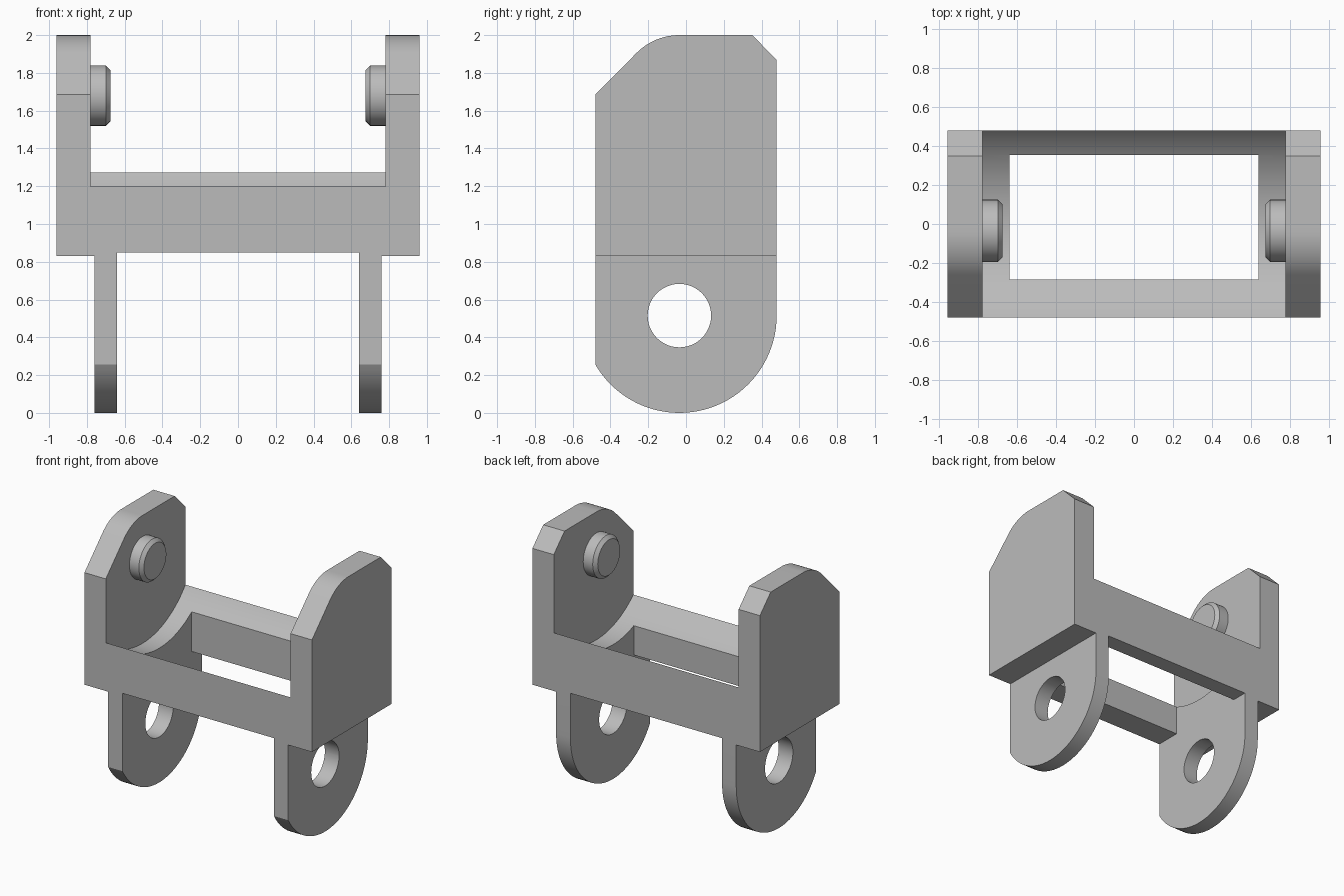
import bpy, bmesh
from math import sin, cos, radians, acos, degrees
from mathutils import Vector, Matrix

if "Cube" in bpy.data.objects:
    bpy.data.objects.remove(bpy.data.objects["Cube"])

grey = bpy.data.materials.new("plain grey")
grey.use_nodes = True
grey.diffuse_color = (0.5, 0.5, 0.5, 1)
grey.node_tree.nodes["Principled BSDF"].inputs["Base Color"].default_value = (0.5, 0.5, 0.5, 1)

AXIS_Y = -0.035                 # shared y of the pins and lug holes
LUG_Z, PIN_Z = 0.515, 1.68
HALF_Y, HALF_X = 0.48, 0.96
PLATE_IN, LUG_IN, LUG_OUT = 0.78, 0.64, 0.76


def finish(name, bm):
    bmesh.ops.recalc_face_normals(bm, faces=bm.faces)
    mesh = bpy.data.meshes.new(name)
    bm.to_mesh(mesh)
    bm.free()
    mesh.materials.append(grey)
    ob = bpy.data.objects.new(name, mesh)
    bpy.context.collection.objects.link(ob)
    return ob


def prism(name, points, axis, half):
    """Extrude an outline from -half to +half along x (points y, z) or y (points x, z)."""
    place = (lambda u, z: (-half, u, z)) if axis == "x" else (lambda u, z: (u, -half, z))
    bm = bmesh.new()
    face = bm.faces.new([bm.verts.new(place(u, z)) for u, z in points])
    ext = bmesh.ops.extrude_face_region(bm, geom=[face])["geom"]
    move = Vector((2 * half, 0, 0)) if axis == "x" else Vector((0, 2 * half, 0))
    bmesh.ops.translate(bm, vec=move, verts=[v for v in ext if isinstance(v, bmesh.types.BMVert)])
    return finish(name, bm)


def arc(cy, cz, r, start, end, steps):
    angles = [radians(start + (end - start) * i / steps) for i in range(steps + 1)]
    return [(cy + r * cos(a), cz + r * sin(a)) for a in angles]


def boolean(target, cutter, operation="DIFFERENCE"):
    cutter.hide_render = True
    mod = target.modifiers.new("cut", "BOOLEAN")
    mod.operation, mod.solver, mod.object = operation, "EXACT", cutter
    bpy.context.view_layer.objects.active = target
    bpy.ops.object.modifier_apply(modifier=mod.name)
    bpy.data.objects.remove(cutter)


def smooth(ob):
    bpy.ops.object.select_all(action="DESELECT")
    ob.select_set(True)
    bpy.context.view_layer.objects.active = ob
    bpy.ops.object.shade_smooth_by_angle(angle=radians(25))


# Bracket: side outline with rounded lugs below and chamfered plates above
lug_start = 360 - degrees(acos((-HALF_Y - AXIS_Y) / LUG_Z))
outline = arc(AXIS_Y, LUG_Z, LUG_Z, lug_start, 360, 40)
outline += [(HALF_Y, 1.87), (0.35, 2)]
outline += arc(AXIS_Y, PIN_Z, 0.32, 90, 135, 12)
outline += [(-HALF_Y, 1.685)]
bracket = prism("bracket", outline, "x", HALF_X)

# Front outline: wide body on two narrow legs
right_half = [(LUG_IN, 0.85), (LUG_IN, -0.1), (LUG_OUT, -0.1), (LUG_OUT, 0.83),
              (HALF_X + 0.1, 0.83), (HALF_X + 0.1, 2.1)]
front = right_half + [(-x, z) for x, z in reversed(right_half)]
boolean(bracket, prism("front_outline", front, "y", 0.7), "INTERSECT")

# Round cradle between the plates, open at the top
cradle = arc(AXIS_Y, PIN_Z, 0.656, 180, 360, 64)
cradle += [(AXIS_Y + 0.656, 2.2), (AXIS_Y - 0.656, 2.2)]
boolean(bracket, prism("cradle_cutter", cradle, "x", PLATE_IN))

# Rectangular opening through the cradle floor
opening = [(-0.285, 0.6), (0.355, 0.6), (0.355, 1.5), (-0.285, 1.5)]
boolean(bracket, prism("opening_cutter", opening, "x", LUG_IN))

# Hole through both lugs
hole = arc(AXIS_Y, LUG_Z, 0.168, 0, 360, 48)[:-1]
boolean(bracket, prism("hole_cutter", hole, "x", 1.2))
smooth(bracket)

# Chamfered pins on the inner faces of the plates
for side, label in ((1, "left"), (-1, "right")):
    tip, root = 0.675, PLATE_IN + 0.01
    bm = bmesh.new()
    turn = Matrix.Rotation(radians(-90 * side), 4, "Y")
    centre = Matrix.Translation((side * (tip + root) / 2, AXIS_Y, PIN_Z))
    bmesh.ops.create_cone(bm, cap_ends=True, segments=48, radius1=0.16, radius2=0.16,
                          depth=root - tip, matrix=centre @ turn)
    rim = [e for e in bm.edges if all(abs(v.co.x) < tip + 0.01 for v in e.verts)]
    bmesh.ops.bevel(bm, geom=rim, offset=0.025, segments=1, affect="EDGES")
    smooth(finish(label + "_pin", bm))
